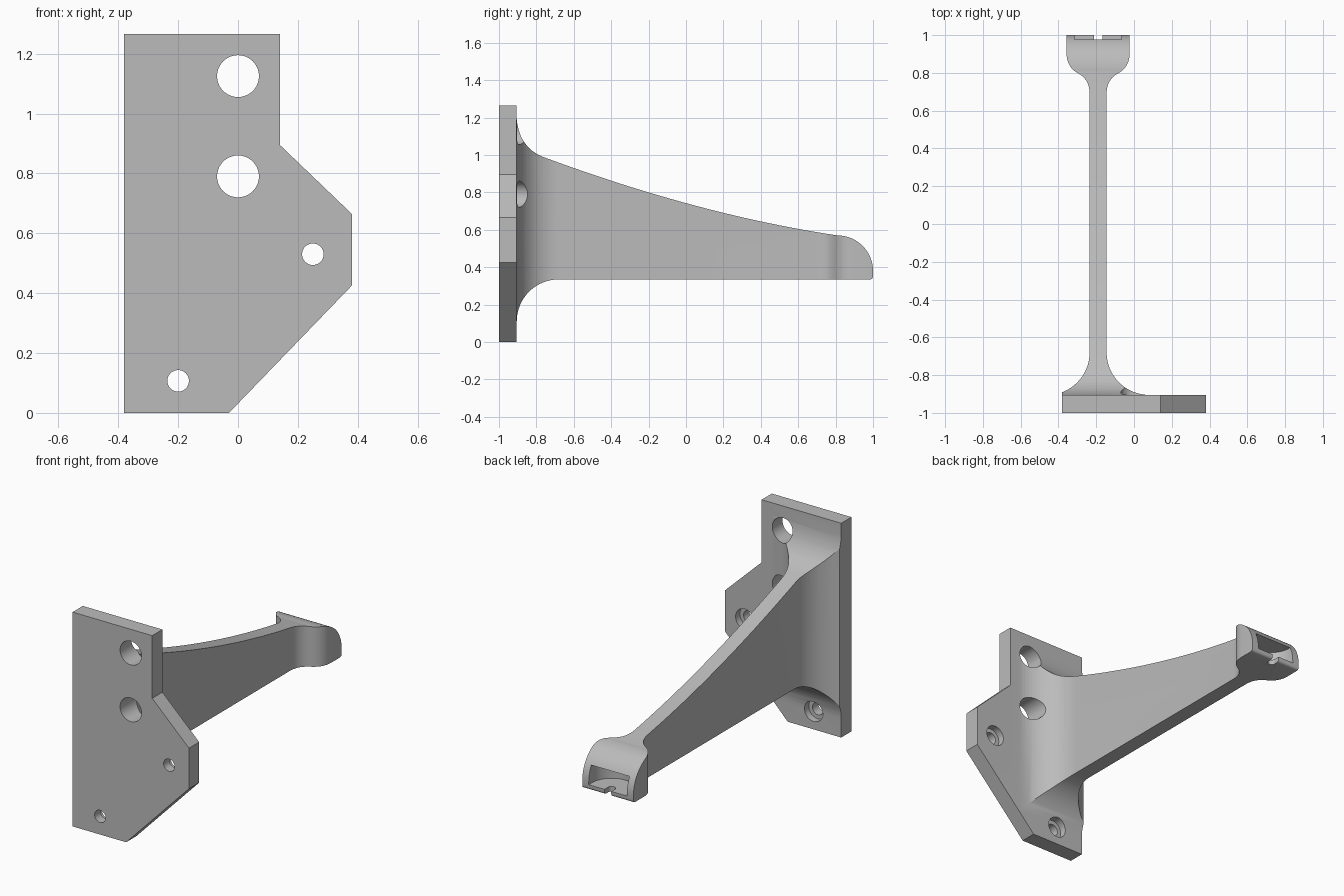
import bpy, bmesh, math
from mathutils import Vector

if "Cube" in bpy.data.objects:
    bpy.data.objects.remove(bpy.data.objects["Cube"])

grey = bpy.data.materials.new("plain grey")
grey.use_nodes = True
grey.diffuse_color = (0.5, 0.5, 0.5, 1)
grey.node_tree.nodes["Principled BSDF"].inputs["Base Color"].default_value = (0.5, 0.5, 0.5, 1)


def prism(name, points, axis, start, end):
    """Extrude a flat outline along one axis; the points give the other two."""
    bm = bmesh.new()
    verts = []
    for a, b in points:
        co = [a, b]
        co.insert(axis, start)
        verts.append(bm.verts.new(co))
    face = bm.faces.new(verts)
    move = Vector((0, 0, 0))
    move[axis] = end - start
    new = bmesh.ops.extrude_face_region(bm, geom=[face])["geom"]
    bmesh.ops.translate(bm, vec=move, verts=[v for v in new if isinstance(v, bmesh.types.BMVert)])
    bmesh.ops.recalc_face_normals(bm, faces=bm.faces)
    mesh = bpy.data.meshes.new(name)
    bm.to_mesh(mesh)
    bm.free()
    mesh.materials.append(grey)
    ob = bpy.data.objects.new(name, mesh)
    bpy.context.collection.objects.link(ob)
    return ob


def combine(target, tool, operation):
    """Apply a boolean and discard the tool."""
    tool.hide_render = True
    mod = target.modifiers.new("shape", "BOOLEAN")
    mod.operation, mod.object, mod.solver = operation, tool, "EXACT"
    bpy.context.view_layer.objects.active = target
    bpy.ops.object.modifier_apply(modifier=mod.name)
    bpy.data.objects.remove(tool)


def arc(cx, cy, rx, ry, a0, a1, n=16):
    angles = [math.radians(a0 + (a1 - a0) * i / n) for i in range(n + 1)]
    return [(cx + rx * math.cos(a), cy + ry * math.sin(a)) for a in angles]


def bend(p, c, q, n=14):
    """Quadratic curve from p to q with control point c."""
    p, c, q = Vector(p), Vector(c), Vector(q)
    return [tuple(p * (1 - t) ** 2 + c * 2 * t * (1 - t) + q * t * t)
            for t in (i / n for i in range(n + 1))]


# Mounting plate outline (x, z)
outline = [(-0.38, 0), (-0.03, 0), (0.38, 0.425), (0.38, 0.665),
           (0.14, 0.895), (0.14, 1.265), (-0.38, 1.265)]
BACK = -0.905
bracket = prism("wall_bracket", outline, 1, -1, BACK)

# Arm side profile (y, z): lower fillet, rounded nose, sagging top, upper fillet
side = [(-0.95, 0.112)]
side += arc(-0.68, 0.11, 0.225, 0.225, 180, 90)
side += arc(0.985, 0.35, 0.015, 0.015, -90, 0, 4)
side += arc(0.81, 0.38, 0.19, 0.19, 0, 90)
side += bend((0.81, 0.57), (0.07, 0.68), (-0.765, 0.99), 24)[1:]
side += bend((-0.765, 0.99), (-0.89, 1.04), (BACK, 1.19))[1:]
side += [(-0.95, 1.19)]
arm = prism("arm", side, 0, -0.7, 0.5)

# Arm plan (x, y): flared root, thin web, wider head, mirrored about the web
MID = -0.19
half = [(0.27, -0.96)]
half += arc(0.27, -0.68, 0.225, 0.225, -90, -180)
half += bend((0.045, 0.69), (0.045, 0.765), (0.105, 0.797), 10)
half += bend((0.105, 0.797), (0.167, 0.83), (0.167, 0.905), 10)[1:]
half += [(0.167, 1.1)]
plan = [(MID + x, y) for x, y in half] + [(MID - x, y) for x, y in reversed(half)]
combine(arm, prism("plan_cutter", plan, 2, -0.2, 1.5), "INTERSECT")
combine(arm, prism("outline_cutter", outline, 1, -1.2, 1.2), "INTERSECT")
combine(bracket, arm, "UNION")

# Plate holes: two large through holes, two counterbored screw holes
holes = [(0, 1.125, 0.07, -1.1), (0, 0.79, 0.07, -1.1)]
for x, z in ((0.25, 0.53), (-0.2, 0.107)):
    holes += [(x, z, 0.036, -1.1), (x, z, 0.06, -0.945)]
for x, z, r, start in holes:
    circle = arc(x, z, r, r, 0, 360, 40)[:-1]
    combine(bracket, prism("hole_cutter", circle, 1, start, -0.6), "DIFFERENCE")

# Head pocket with a round back, and the narrow slit through its lower lip
for r, low, high in ((0.125, 0.365, 0.472), (0.022, 0.2, 0.4)):
    slot = [(MID + r, 1.1)] + arc(MID, 0.965, r, r, 0, -180, 24) + [(MID - r, 1.1)]
    combine(bracket, prism("slot_cutter", slot, 2, low, high), "DIFFERENCE")

# Smooth fillets, crisp edges
bpy.ops.object.select_all(action="DESELECT")
bracket.select_set(True)
bpy.context.view_layer.objects.active = bracket
bpy.ops.object.shade_smooth_by_angle(angle=math.radians(25))
